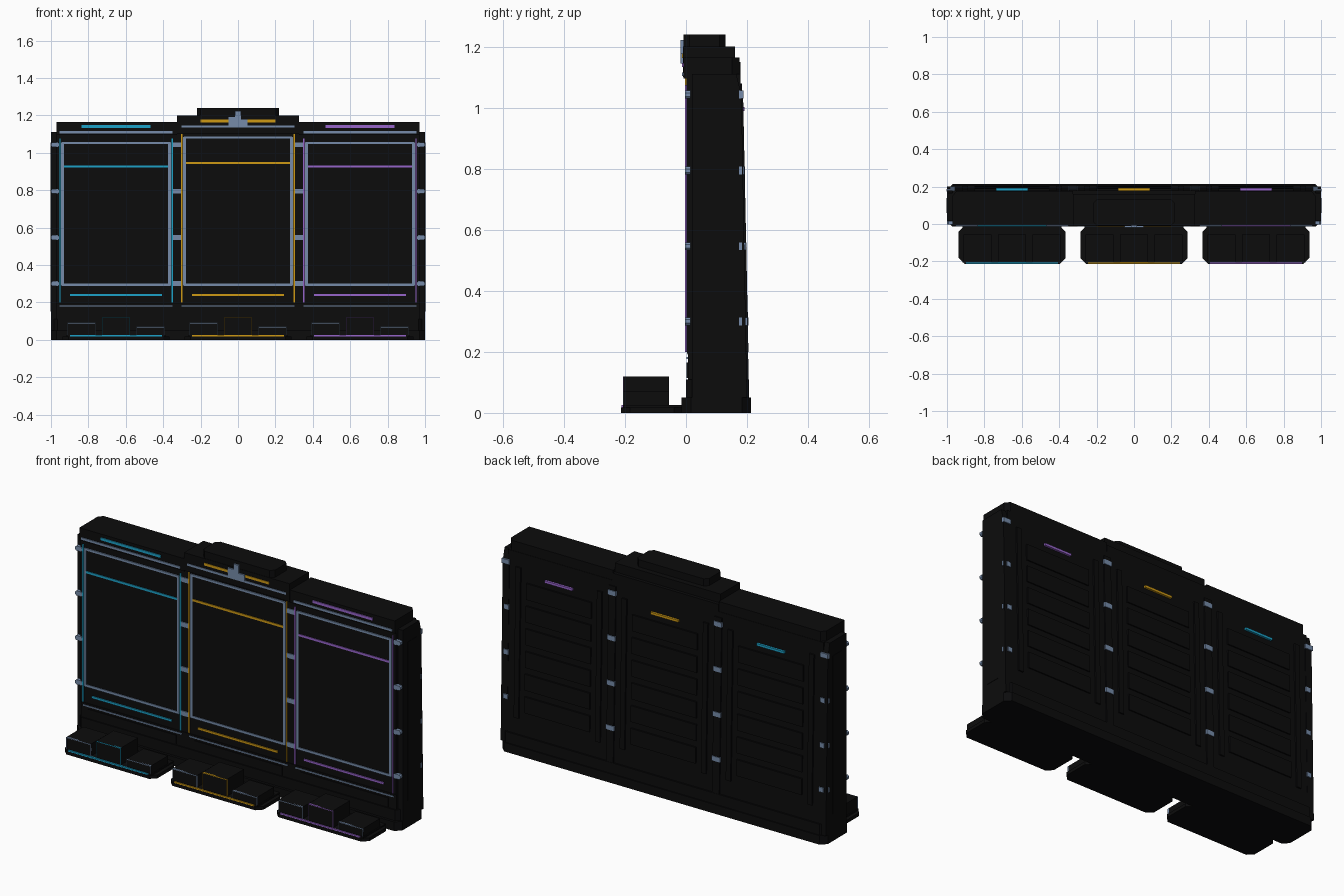
import bpy, bmesh

if "Cube" in bpy.data.objects:
    bpy.data.objects.remove(bpy.data.objects["Cube"])


def material(name, rgb):
    m = bpy.data.materials.new(name)
    m.diffuse_color = (*rgb, 1)
    m.use_nodes = True
    m.node_tree.nodes["Principled BSDF"].inputs["Base Color"].default_value = m.diffuse_color
    return m


BLACK = material("matte black", (0.0036, 0.0036, 0.0038))
SLATE = material("slate blue metal", (0.18, 0.26, 0.40))
CYAN = material("cyan", (0.012, 0.36, 0.58))
GOLD = material("gold", (0.62, 0.32, 0.007))
PURPLE = material("purple", (0.31, 0.13, 0.60))


def prism(name, pts, lo, hi, axis, mat):
    """Extrude a closed outline along axis x (pts are y,z), y (pts are x,z) or z (pts are x,y)."""
    def place(p, t):
        return {"x": (t, p[0], p[1]), "y": (p[0], t, p[1]), "z": (p[0], p[1], t)}[axis]
    bm = bmesh.new()
    a = [bm.verts.new(place(p, lo)) for p in pts]
    b = [bm.verts.new(place(p, hi)) for p in pts]
    n = len(pts)
    bm.faces.new(a)
    bm.faces.new(b[::-1])
    for i in range(n):
        bm.faces.new((a[i], b[i], b[(i + 1) % n], a[(i + 1) % n]))
    bmesh.ops.recalc_face_normals(bm, faces=bm.faces)
    me = bpy.data.meshes.new(name)
    bm.to_mesh(me)
    bm.free()
    me.materials.append(mat)
    ob = bpy.data.objects.new(name, me)
    bpy.context.collection.objects.link(ob)
    return ob


def chamfered(x0, x1, y0, y1, c):
    return [(x0 + c, y0), (x1 - c, y0), (x1, y0 + c), (x1, y1 - c),
            (x1 - c, y1), (x0 + c, y1), (x0, y1 - c), (x0, y0 + c)]


def box(name, x0, x1, y0, y1, z0, z1, mat=BLACK):
    return prism(name, [(x0, y0), (x1, y0), (x1, y1), (x0, y1)], z0, z1, "z", mat)


def back_y(z):
    """Sloping rear surface of the wall."""
    return 0.205 - 0.022 * z


# Wall body, base and side posts
prism("wall_body", [(0.006, 0), (0.006, 0.19), (0.002, 0.2), (0.002, 1.11), (0.178, 1.11),
                    (back_y(1.04) - 0.004, 1.04), (0.201, 0)], -0.97, 0.97, "x", BLACK)
prism("wall_base", chamfered(-1, 1, -0.014, 0.213, 0.03), 0, 0.05, "z", BLACK)
prism("wall_skirt", chamfered(-0.985, 0.985, 0.0, 0.207, 0.02), 0.05, 0.11, "z", BLACK)
for s in (-1, 1):
    prism("side_post", [(0.02, 0.05), (0.02, 1.11), (0.165, 1.11), (0.182, 1.04), (0.2, 0.05)],
          *sorted((s * 0.96, s * 1.0)), "x", BLACK)
    prism("side_inset_rail", [(0.06, 0.15), (0.06, 1.03), (0.14, 1.03), (0.14, 0.15)],
          *sorted((s * 0.99, s * 1.002)), "x", BLACK)

# Crown caps
for s in (-1, 1):
    x0, x1 = sorted((s * 0.325, s * 0.97))
    prism("side_cap", [(x0, -0.008), (x1, -0.008), (x1, 0.15), (x1 - 0.02 * (s > 0), 0.176),
                       (x0 + 0.02 * (s < 0), 0.176), (x0, 0.15)], 1.095, 1.165, "z", BLACK)
prism("centre_cap", [(-0.01, 1.1), (-0.01, 1.2), (0.16, 1.2), (0.16, 1.15),
                     (0.178, 1.15), (0.178, 1.1)], -0.325, 0.325, "x", BLACK)
prism("centre_crest", chamfered(-0.22, 0.22, -0.008, 0.13, 0.02), 1.2, 1.24, "z", BLACK)

# Podium emblem on the centre cap
for x0, x1, top in ((-0.052, -0.016, 1.192), (-0.016, 0.016, 1.222), (0.016, 0.052, 1.178)):
    box("emblem_bar", x0, x1, -0.018, -0.008, 1.145, top, SLATE)


def strip(name, x0, x1, z, mat, y=-0.004, h=0.012):
    box(name, x0, x1, y, y + 0.008, z - h / 2, z + h / 2, mat)


def upright(name, x, z0, z1, mat, w, y=-0.004):
    box(name, x - w / 2, x + w / 2, y, y + 0.008, z0, z1, mat)


# Three display bays
for cx, accent, lift in ((-0.652, CYAN, 0), (0, GOLD, 0.03), (0.652, PURPLE, 0)):
    # Front screen, frame and accent lines
    box("screen", cx - 0.28, cx + 0.28, 0.0, 0.01, 0.3, 1.05 + lift)
    for s in (-1, 1):
        upright("screen_frame_side", cx + s * 0.286, 0.29, 1.055 + lift, SLATE, 0.015)
        upright("accent_upright", cx + s * 0.3, 0.2, 1.075 + lift, accent, 0.007)
    strip("screen_frame_top", cx - 0.29, cx + 0.29, 1.052 + lift, SLATE)
    strip("screen_frame_bottom", cx - 0.29, cx + 0.29, 0.295, SLATE, h=0.014)
    strip("header_line", cx - 0.28, cx + 0.28, 0.926 + 0.66 * lift, accent)
    strip("cap_line", cx - 0.303, cx + 0.303, 1.11 + lift, SLATE, -0.013)
    half = 0.2 if lift else 0.185
    strip("cap_accent", cx - half, cx + half, 1.14 + lift, accent, -0.013, 0.014)
    strip("lower_accent", cx - 0.245, cx + 0.245, 0.24, accent)
    strip("skirt_line", cx - 0.303, cx + 0.303, 0.18, SLATE, 0.001, 0.006)
    box("kick_panel", cx - 0.27, cx + 0.27, 0.001, 0.02, 0.115, 0.165)

    # Floor podium with three steps
    prism("podium_foot", chamfered(cx - 0.285, cx + 0.285, -0.213, -0.01, 0.03), 0, 0.018, "z", BLACK)
    box("podium_plate", cx - 0.265, cx + 0.265, -0.206, -0.01, 0.018, 0.026)
    strip("podium_accent", cx - 0.245, cx + 0.245, 0.022, accent, -0.212, 0.008)
    for dx, top, mat in ((-0.185, 0.092, SLATE), (0, 0.12, accent), (0.185, 0.07, SLATE)):
        x0, x1 = cx + dx - 0.075, cx + dx + 0.075
        box("podium_step", x0, x1, -0.204, -0.055, 0.02, top)
        strip("step_edge", x0, x1, top - 0.002, mat, -0.206, 0.004)
        for x in (x0 + 0.0015, x1 - 0.0015):
            upright("step_side_edge", x, 0.026, top, mat, 0.003, -0.206)

    # Rear service panel with slats and accent bar
    for s in (-1, 1):
        x = cx + s * 0.25
        prism("rear_frame_side", [(0.17, 0.2), (0.17, 1.03), (back_y(1.03) + 0.005, 1.03),
                                  (back_y(0.2) + 0.004, 0.2)], x - 0.015, x + 0.015, "x", BLACK)
    for i in range(6):
        z = 0.24 + i * 0.125
        y = back_y(z + 0.05)
        box("rear_slat", cx - 0.2, cx + 0.2, y - 0.02, y + 0.004, z, z + 0.09)
    box("rear_accent", cx - 0.085, cx + 0.085, 0.18, 0.192, 0.99, 1.003, accent)

# Rear seam posts
for x in (-0.326, 0.326):
    prism("rear_seam_post", [(0.16, 0.05), (0.16, 1.08), (back_y(1.08) + 0.002, 1.08),
                             (back_y(0.05) + 0.003, 0.05)], x - 0.022, x + 0.022, "x", BLACK)

# Clips along the edges and seams, front and rear
for z in (0.3, 0.546, 0.794, 1.043):
    for x0, x1 in ((-1.0, -0.957), (-0.355, -0.297), (0.297, 0.355), (0.957, 1.0)):
        outline = chamfered(x0, x1, z - 0.013, z + 0.013, 0.007)
        prism("front_clip", outline, -0.003, 0.015, "y", SLATE)
        y = back_y(z)
        if abs(x0 + x1) < 1:
            box("rear_clip", x0 + 0.004, x1 - 0.004, y - 0.01, y + 0.006, z - 0.013, z + 0.013, SLATE)
        else:
            s = 1 if x0 > 0 else -1
            a, b = sorted((s * 0.957, s * 1.003))
            box("rear_corner_clip", a, b, 0.173, 0.183 if z < 1 else 0.188, z - 0.013, z + 0.013, SLATE)
            box("rear_edge_clip", *sorted((s * 0.957, s * 0.985)), y - 0.01, y + 0.003,
                z - 0.013, z + 0.013, SLATE)
